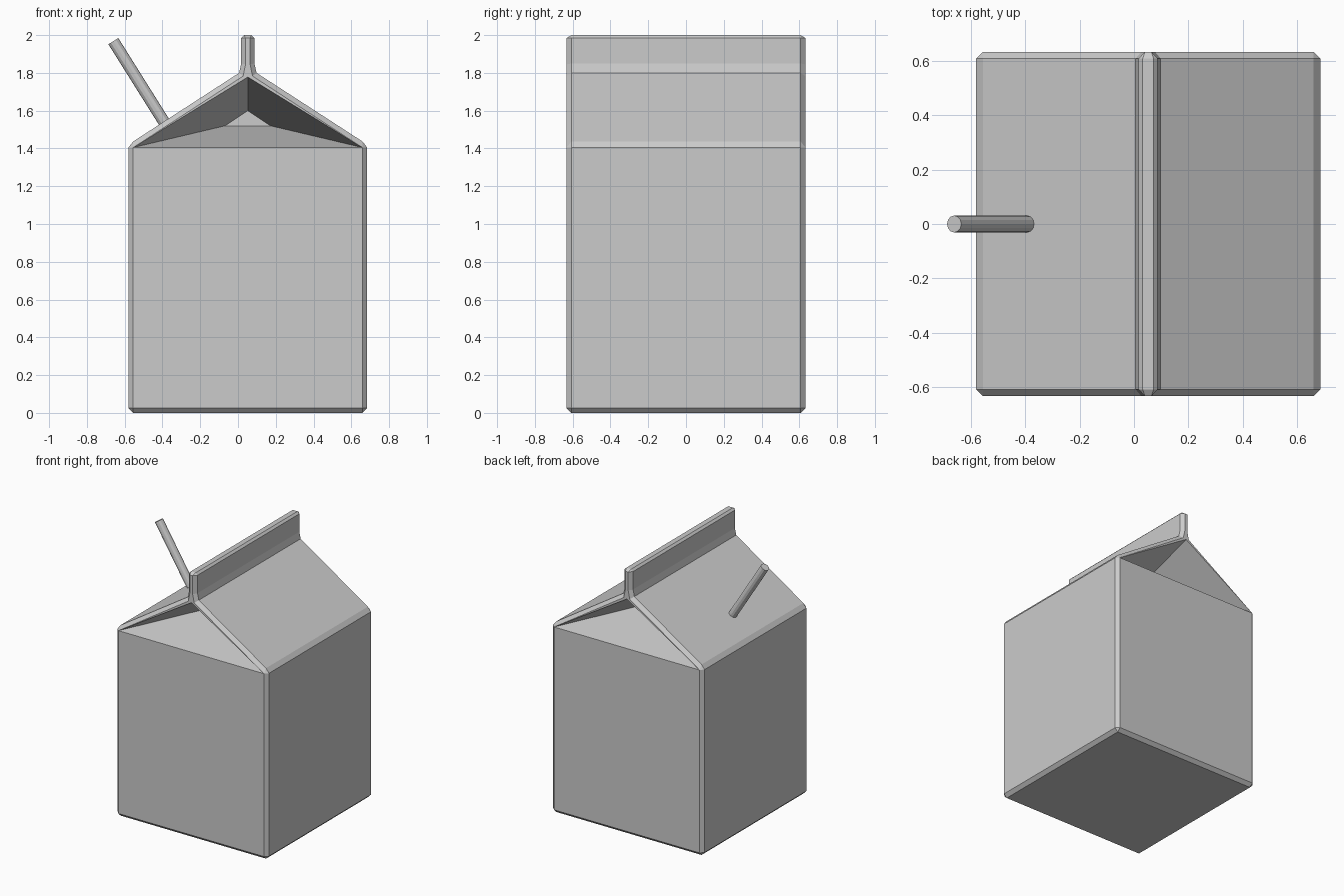
import bpy, bmesh
from mathutils import Vector

if "Cube" in bpy.data.objects:
    bpy.data.objects.remove(bpy.data.objects["Cube"])

CX = 0.052      # carton centre, shifted right to balance the straw
Y_EDGE, Y_FACE = 0.607, 0.632

# half profiles (x, z): silhouette, and the matching bevelled rim on the end faces
OUTER = [(0.607, 0), (0.632, 0.025), (0.632, 1.405), (0.607, 1.437),
         (0.046, 1.80), (0.035, 1.85), (0.035, 1.985), (0.02, 2.0)]
INNER = [(0.607, 0.025), (0.607, 0.025), (0.607, 1.405), (0.607, 1.405),
         (0.025, 1.783), (0.012, 1.845), (0.012, 1.985), (0.012, 1.985)]


def mirrored(half):
    return half + [(-x, z) for x, z in reversed(half)]


def make_object(name, bm):
    bmesh.ops.recalc_face_normals(bm, faces=bm.faces)
    mesh = bpy.data.meshes.new(name)
    bm.to_mesh(mesh)
    bm.free()
    ob = bpy.data.objects.new(name, mesh)
    bpy.context.collection.objects.link(ob)
    return ob


def loop(bm, points, y):
    return [bm.verts.new((x + CX, y, z)) for x, z in points]


def bridge(bm, a, b):
    n = len(a)
    for i in range(n):
        j = (i + 1) % n
        bm.faces.new((a[i], a[j], b[j], b[i]))


# carton: extruded gable profile with bevelled ends
bm = bmesh.new()
edges = {s: loop(bm, mirrored(OUTER), s * Y_EDGE) for s in (-1, 1)}
bridge(bm, edges[-1], edges[1])
for s in (-1, 1):
    rim = loop(bm, mirrored(INNER), s * Y_FACE)
    bridge(bm, edges[s], rim)
    apex = loop(bm, [(0, 1.778)], s * Y_FACE)[0]
    # flat panel below, gable rim and fin end above
    bm.faces.new((rim[0], rim[2], rim[13], rim[15]))
    bm.faces.new(rim[3:13] + [apex])
    # folded-in gable hollow
    mouth = [rim[3], apex, rim[12]]
    deep = loop(bm, [(0.12, 1.52), (0, 1.6), (-0.12, 1.52)], s * 0.08)
    bridge(bm, mouth, deep)
    bm.faces.new(deep)
bmesh.ops.remove_doubles(bm, verts=bm.verts, dist=0.0005)
bmesh.ops.dissolve_degenerate(bm, edges=bm.edges, dist=0.0005)
make_object("carton", bm)

# straw through the left roof panel
top, base = Vector((-0.66, 0, 1.968)), Vector((-0.365, 0, 1.498))
axis = top - base
bpy.ops.mesh.primitive_cylinder_add(vertices=12, radius=0.031, depth=axis.length,
                                    location=(top + base) / 2)
straw = bpy.context.object
straw.name = "straw"
straw.rotation_euler = axis.to_track_quat('Z', 'Y').to_euler()
